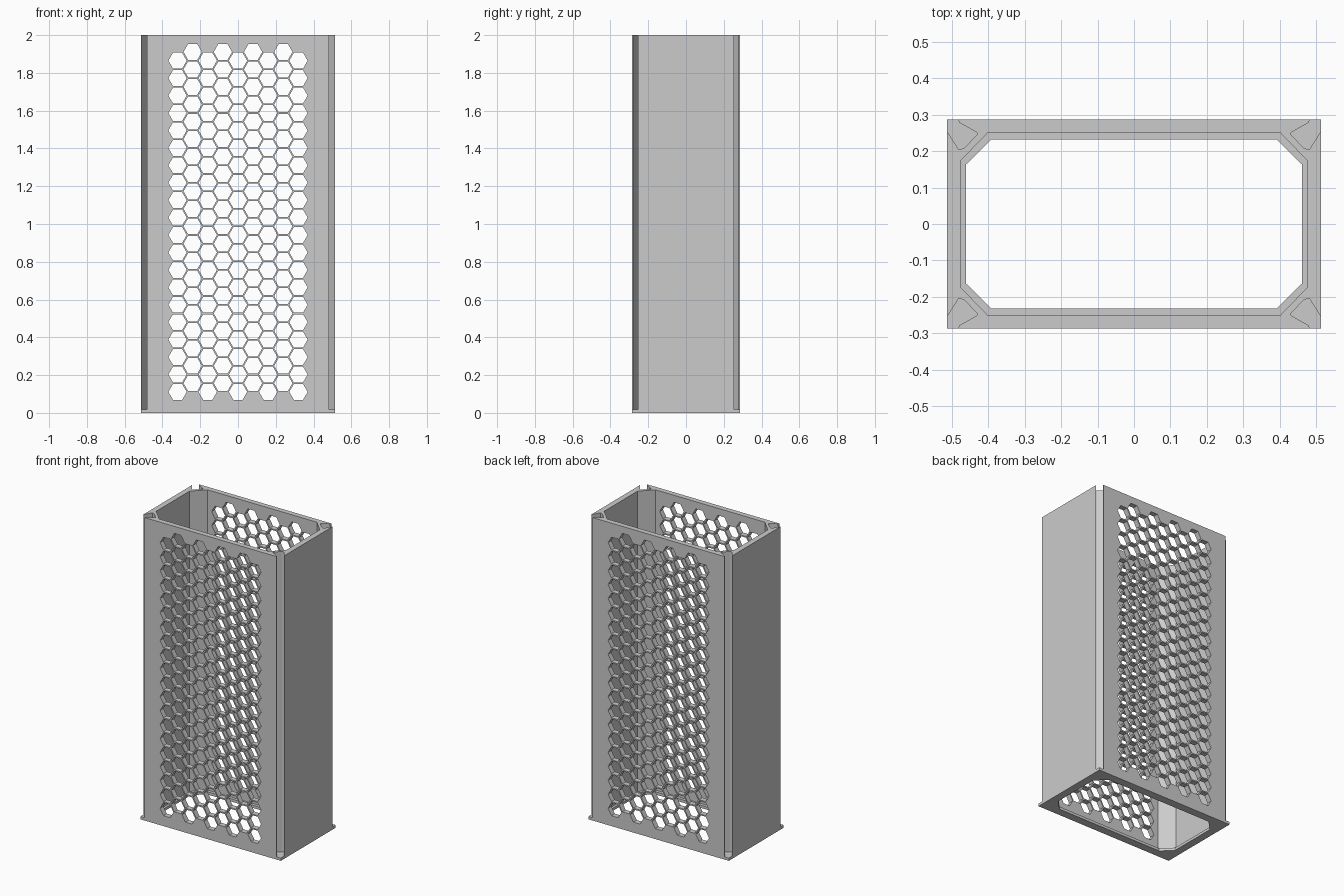
import bpy
import bmesh
from math import cos, sin, radians
from mathutils import Matrix, Vector

cube = bpy.data.objects.get("Cube")
if cube:
    bpy.data.objects.remove(cube, do_unlink=True)

HALF_X, HALF_Y, HEIGHT, BASE = 0.513, 0.286, 2.0, 0.018

grey = bpy.data.materials.new("plain grey")
grey.use_nodes = True
grey.diffuse_color = (0.6, 0.6, 0.6, 1)
grey.node_tree.nodes["Principled BSDF"].inputs["Base Color"].default_value = grey.diffuse_color


def add_prism(bm, outline, depth, matrix=Matrix()):
    """Extrude a flat outline along local z, then place it."""
    face = bm.faces.new([bm.verts.new((x, y, 0)) for x, y in outline])
    grown = bmesh.ops.extrude_face_region(bm, geom=[face])["geom"]
    top = [v for v in grown if isinstance(v, bmesh.types.BMVert)]
    bmesh.ops.translate(bm, verts=top, vec=(0, 0, depth))
    bmesh.ops.transform(bm, matrix=matrix, verts=list(face.verts) + top)


def make_object(name, bm):
    bmesh.ops.recalc_face_normals(bm, faces=bm.faces)
    mesh = bpy.data.meshes.new(name)
    bm.to_mesh(mesh)
    bm.free()
    mesh.materials.append(grey)
    obj = bpy.data.objects.new(name, mesh)
    bpy.context.scene.collection.objects.link(obj)
    return obj


def prism(name, outline, z0, z1):
    bm = bmesh.new()
    add_prism(bm, outline, z1 - z0, Matrix.Translation((0, 0, z0)))
    return make_object(name, bm)


def cut(obj, cutter):
    """Subtract the cutter for good and discard it."""
    cutter.hide_render = True
    mod = obj.modifiers.new("cut", "BOOLEAN")
    mod.operation, mod.solver, mod.object = "DIFFERENCE", "EXACT", cutter
    bpy.context.view_layer.objects.active = obj
    bpy.ops.object.modifier_apply(modifier=mod.name)
    bpy.data.objects.remove(cutter, do_unlink=True)


def four_corners(points):
    """Repeat a +x +y corner path round all four corners, anticlockwise."""
    outline = []
    for sx, sy in ((1, 1), (-1, 1), (-1, -1), (1, -1)):
        path = points if sx == sy else points[::-1]
        outline += [(sx * x, sy * y) for x, y in path]
    return outline


def chamfered(x, y, cx, cy):
    return four_corners([(x, cy), (cx, y)])


# Tall sleeve with an open slot down each corner
slot = [(0, .031), (.031, .08), (.038, .081), (.047, .0775),
        (.083, .041), (.082, .035), (.075, .031), (.034, .008), (.031, 0)]
sleeve = prism("sleeve_walls", four_corners([(HALF_X - dx, HALF_Y - dy) for dx, dy in slot]),
               BASE, HEIGHT)
cut(sleeve, prism("sleeve_cutter", chamfered(.476, .2515, .4, .173), -0.1, HEIGHT + 0.1))

# Staggered hexagonal vents through the front and back walls
PITCH, STEP, RADIUS = 0.0923, 0.08, 0.0485
hexagon = [(RADIUS * cos(radians(a)), RADIUS * sin(radians(a))) for a in range(0, 360, 60)]
vents = bmesh.new()
for column in range(9):
    for row in range(20):
        centre = Vector(((column - 4) * STEP, 0.5, 0.111 + (row + column % 2 / 2) * PITCH))
        add_prism(vents, hexagon, 1.0,
                  Matrix.Translation(centre) @ Matrix.Rotation(radians(90), 4, "X"))
cut(sleeve, make_object("vent_cutter", vents))

# Base flange with an inward lip
flange = prism("base_flange", four_corners([(HALF_X, HALF_Y)]), 0, BASE)
cut(flange, prism("flange_cutter", chamfered(.461, .2315, .392, .163), -0.1, 0.1))
